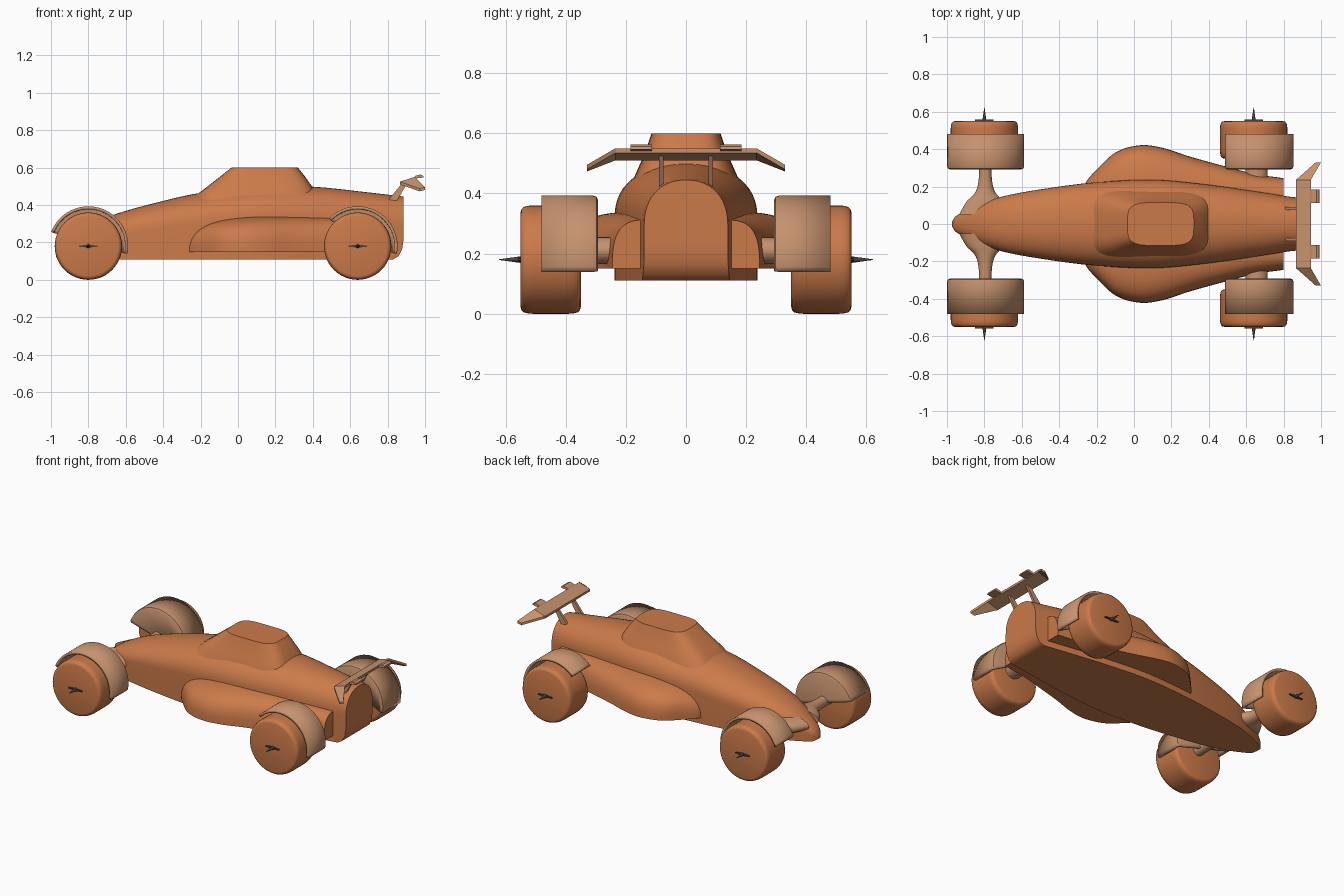
import bpy, bmesh, math
from mathutils import Vector

if "Cube" in bpy.data.objects:
    bpy.data.objects.remove(bpy.data.objects["Cube"])


def material(name, rgb):
    m = bpy.data.materials.new(name)
    m.diffuse_color = (*rgb, 1)
    m.use_nodes = True
    m.node_tree.nodes["Principled BSDF"].inputs["Base Color"].default_value = m.diffuse_color
    return m


ORANGE = material("copper orange", (0.60, 0.195, 0.068))
TAN = material("light tan", (0.56, 0.285, 0.155))
DARK = material("dark grey", (0.07, 0.05, 0.055))


def finish(name, bm, mat, angle=35):
    bmesh.ops.remove_doubles(bm, verts=bm.verts, dist=0.0002)
    bmesh.ops.recalc_face_normals(bm, faces=bm.faces)
    me = bpy.data.meshes.new(name)
    bm.to_mesh(me)
    bm.free()
    me.materials.append(mat)
    me.shade_smooth()
    me.set_sharp_from_angle(angle=math.radians(angle))
    ob = bpy.data.objects.new(name, me)
    bpy.context.collection.objects.link(ob)
    return ob


def loft(name, rings, mat, angle=35):
    """Skin closed rings of equal length and cap both ends."""
    bm = bmesh.new()
    vr = [[bm.verts.new(p) for p in r] for r in rings]
    n = len(rings[0])
    for a, b in zip(vr, vr[1:]):
        for i in range(n):
            j = (i + 1) % n
            bm.faces.new((a[i], a[j], b[j], b[i]))
    bm.faces.new(vr[0])
    bm.faces.new(vr[-1])
    return finish(name, bm, mat, angle)


def smooth(rows, steps=5):
    """Spline through table rows, keyed by the first column."""
    rows = [Vector(r) for r in rows]
    last = len(rows) - 1
    tan = []
    for i in range(last + 1):
        a, b = rows[max(i - 1, 0)], rows[min(i + 1, last)]
        tan.append((b - a) / (b[0] - a[0]))
    out = []
    for i in range(last):
        p, q = rows[i], rows[i + 1]
        h = q[0] - p[0]
        for k in range(steps):
            t = k / steps
            out.append(p * (2*t**3 - 3*t*t + 1) + tan[i] * h * (t**3 - 2*t*t + t)
                       + q * (3*t*t - 2*t**3) + tan[i + 1] * h * (t**3 - t*t))
    return out + [rows[-1]]


def power(v, e):
    return math.copysign(abs(v) ** e, v)


# Main body: x, half width, top, bottom
body = smooth([(-0.972, 0.015, 0.14, 0.12), (-0.955, 0.04, 0.175, 0.112), (-0.9, 0.073, 0.225, 0.11),
               (-0.8, 0.117, 0.29, 0.11), (-0.66, 0.157, 0.35, 0.11), (-0.4, 0.2, 0.422, 0.11),
               (-0.2, 0.223, 0.465, 0.11), (0.1, 0.237, 0.5, 0.11), (0.4, 0.21, 0.498, 0.11),
               (0.7, 0.167, 0.467, 0.11), (0.83, 0.146, 0.452, 0.11)])
body += [Vector((0.86, 0.143, 0.449, 0.128)), Vector((0.878, 0.14, 0.446, 0.165)),
         Vector((0.885, 0.139, 0.445, 0.215))]
rings = []
for x, w, top, bot in body:
    zs = 0.11 + 0.55 * (top - 0.11) if x > -0.95 else bot + 0.5 * (top - bot)
    ring = [(x, w, bot), (x, w, bot + 0.4 * (zs - bot))]
    for i in range(25):
        a = math.pi * i / 24
        ring.append((x, w * power(math.cos(a), 0.9), zs + (top - zs) * math.sin(a) ** 0.9))
    ring += [(x, -w, bot + 0.4 * (zs - bot)), (x, -w, bot)]
    rings.append(ring)
loft("body", rings, ORANGE)

# Closed cockpit: z, front x, back x, half width
rings = []
for z, x0, x1, w in [(0.40, -0.27, 0.44, 0.19), (0.46, -0.215, 0.415, 0.17), (0.50, -0.162, 0.395, 0.152),
                     (0.55, -0.098, 0.36, 0.131), (0.6, -0.035, 0.32, 0.115)]:
    rings.append([((x0 + x1) / 2 + (x1 - x0) / 2 * power(math.cos(a), 0.5), w * power(math.sin(a), 0.5), z)
                  for a in [math.tau * i / 48 for i in range(48)]])
loft("cockpit", rings, ORANGE)

pod = smooth([(-0.27, 0.2, 0.165), (-0.25, 0.235, 0.232), (-0.2, 0.29, 0.28), (-0.1, 0.382, 0.317),
              (0.03, 0.421, 0.335), (0.15, 0.408, 0.34), (0.3, 0.36, 0.338), (0.5, 0.305, 0.332),
              (0.65, 0.267, 0.322), (0.8, 0.245, 0.312)])
# Wing cross-sections: y, front x, front z, back x, back z (top surface)
wing = [(-0.33, 0.972, 0.488, 1.0, 0.495), (-0.235, 0.865, 0.525, 0.945, 0.55),
        (0.235, 0.865, 0.525, 0.945, 0.55), (0.33, 0.972, 0.488, 1.0, 0.495)]
loft("rear_wing", [[(x0, y, z0), (x1, y, z1), (x1, y, z1 - 0.015), (x0, y, z0 - 0.015)]
                   for y, x0, z0, x1, z1 in wing], TAN, 20)


def disc(x, y, z, rx, rz, n=48):
    return [(x + rx * math.cos(math.tau * i / n), y, z + rz * math.sin(math.tau * i / n)) for i in range(n)]


def slab(name, profile, y0, y1, mat):
    """Extrude an x-z outline across y."""
    return loft(name, [[(x, y, z) for x, z in profile] for y in (y0, y1)], mat, 25)


def fender(name, cx, s, start, end):
    """Arched shell over the wheel with a wall on the inner side."""
    bm = bmesh.new()
    n = 32
    prof = [(0.48, 0.213), (0.31, 0.213), (0.298, 0.209), (0.292, 0.198)]
    grid = []
    for i in range(n + 1):
        a = math.radians(start + (end - start) * i / n)
        grid.append([bm.verts.new((cx + r * math.cos(a), s * y, CZ + r * math.sin(a))) for y, r in prof])
    for a, b in zip(grid, grid[1:]):
        for i in range(3):
            bm.faces.new((a[i], a[i + 1], b[i + 1], b[i]))
    bm.faces.new([g[-1] for g in grid])
    ob = finish(name, bm, TAN)
    # Orient outward so that the thickness grows towards the wheel
    f = ob.data.polygons[1 + 3 * (n // 2)]
    if f.normal.z < 0 or ob.data.polygons[0].normal.dot(ob.data.polygons[0].center - Vector((cx, s * 0.4, CZ))) < 0:
        ob.data.flip_normals()
    mod = ob.modifiers.new("thickness", 'SOLIDIFY')
    mod.thickness = 0.016
    mod.offset = -1


CZ = 0.18
for s, side in ((1, "left"), (-1, "right")):
    # Sidepod
    rings = []
    for x, w, h in pod:
        ring = [(x, s * 0.08, 0.15)]
        for i in range(17):
            a = math.pi / 2 * i / 16
            ring.append((x, s * (0.13 + (w - 0.13) * abs(math.cos(a)) ** 0.67),
                         0.15 + (h - 0.15) * math.sin(a) ** 0.67))
        ring.append((x, s * 0.08, h))
        rings.append(ring)
    loft(side + "_sidepod", rings, ORANGE)

    # Wing supports and tabs
    slab(side + "_wing_strut", [(0.79, 0.41), (0.845, 0.415), (0.91, 0.525), (0.88, 0.52)],
         s * 0.074, s * 0.09, TAN)
    slab(side + "_wing_tab", [(0.93, 0.54), (0.95, 0.557), (0.975, 0.563), (0.99, 0.557),
                              (0.992, 0.547), (0.96, 0.543)], s * 0.113, s * 0.185, TAN)

    # Axles, flared where they meet the body at the front
    arm = smooth([(0.05, 0.14, 0.05), (0.12, 0.1, 0.045), (0.16, 0.06, 0.04), (0.2, 0.042, 0.036),
                  (0.26, 0.034, 0.034), (0.36, 0.036, 0.036)])
    loft(side + "_front_axle", [disc(-0.795, s * y, 0.205, rx, rz, 24) for y, rx, rz in arm], TAN)
    loft(side + "_rear_axle", [disc(0.655, s * y, 0.21, r, 0.045, 24)
                               for y, r in ((0.1, 0.06), (0.27, 0.06), (0.37, 0.05))], TAN)

    for cx, end, start in ((-0.8, "front", 159), (0.64, "rear", 136)):
        tag = side + "_" + end
        # Wheel with rounded shoulders
        prof = [(0.35, 0.158), (0.353, 0.168), (0.36, 0.175), (0.375, 0.179), (0.39, 0.18),
                (0.51, 0.18), (0.525, 0.179), (0.54, 0.175), (0.547, 0.168), (0.55, 0.158)]
        loft(tag + "_wheel", [disc(cx, s * y, CZ, r, r) for y, r in prof], ORANGE)
        fender(tag + "_fender", cx, s, start, -11)
        # Spiked hub with a thin cross bar
        loft(tag + "_hub_spike", [disc(cx, s * y, CZ, r, r, 12)
                                  for y, r in ((0.54, 0.012), (0.565, 0.009), (0.622, 0.001))], DARK)
        slab(tag + "_hub_bar", [(cx - 0.05, CZ - 0.003), (cx, CZ - 0.008), (cx + 0.05, CZ - 0.003),
                                (cx + 0.05, CZ + 0.003), (cx, CZ + 0.008), (cx - 0.05, CZ + 0.003)],
             s * 0.545, s * 0.558, DARK)
